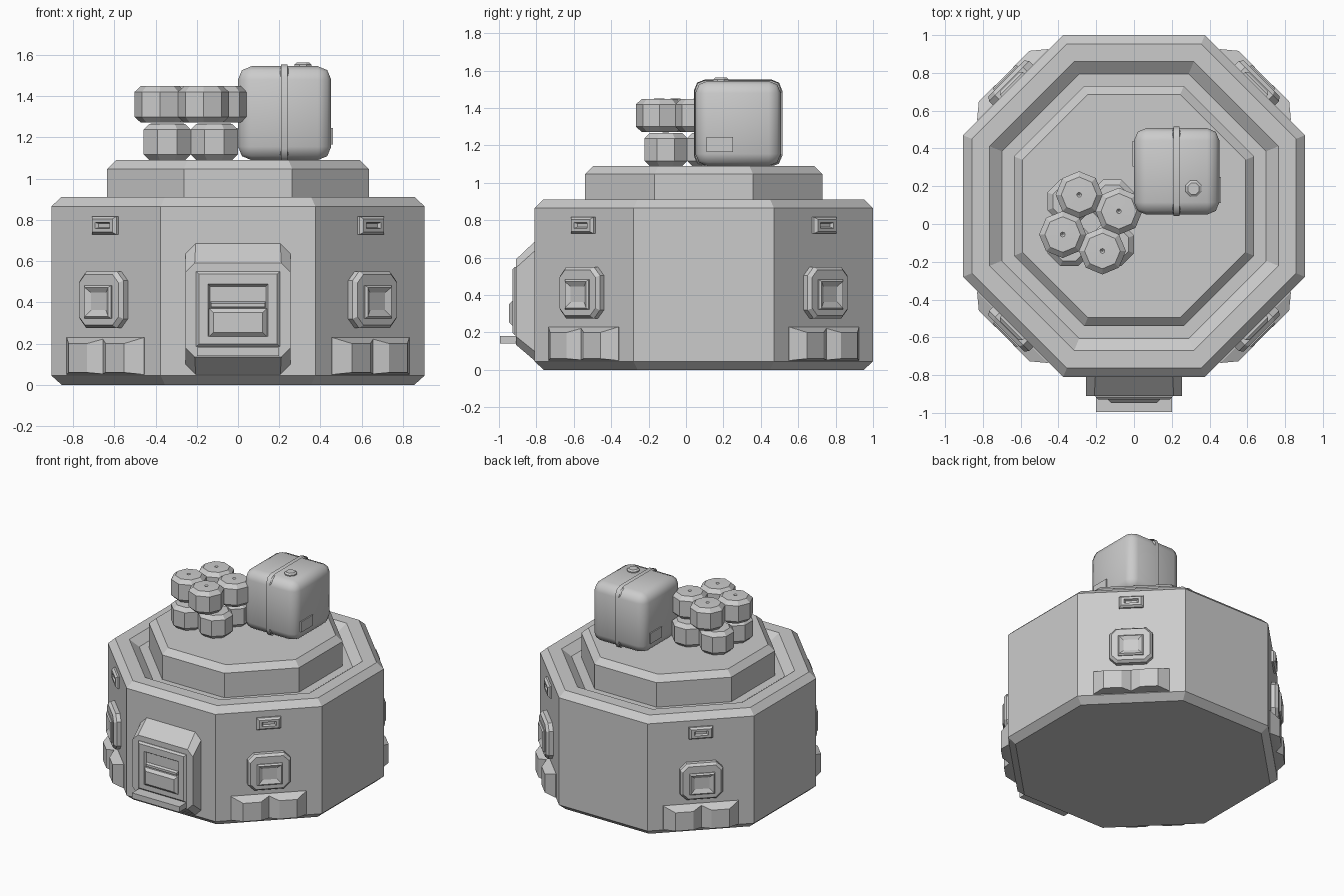
import bpy
import bmesh
import math
from mathutils import Vector

cube = bpy.data.objects.get("Cube")
if cube:
    bpy.data.objects.remove(cube)

GREY = (0.6, 0.6, 0.6, 1)
grey = bpy.data.materials.new("plain grey")
grey.use_nodes = True
grey.diffuse_color = GREY
grey.node_tree.nodes["Principled BSDF"].inputs["Base Color"].default_value = GREY

APOTHEM = 0.905
CENTRE_Y = 0.095


def finish(name, bm, smooth=25):
    bmesh.ops.recalc_face_normals(bm, faces=bm.faces[:])
    mesh = bpy.data.meshes.new(name)
    bm.to_mesh(mesh)
    bm.free()
    mesh.materials.append(grey)
    mesh.shade_smooth()
    mesh.set_sharp_from_angle(angle=math.radians(smooth))
    obj = bpy.data.objects.new(name, mesh)
    bpy.context.collection.objects.link(obj)
    return obj


def loft(name, rings, smooth=25):
    """Skin equal-length point rings and cap both ends."""
    bm = bmesh.new()
    loops = [[bm.verts.new(p) for p in ring] for ring in rings]
    n = len(loops[0])
    for a, b in zip(loops, loops[1:]):
        for i in range(n):
            j = (i + 1) % n
            bm.faces.new((a[i], a[j], b[j], b[i]))
    bm.faces.new(loops[0])
    bm.faces.new(loops[-1])
    return finish(name, bm, smooth)


def octagon_turn(name, profile, x, y, turn=22.5, smooth=25):
    """Eight-sided lathe; profile holds (apothem, height)."""
    rings = []
    for apothem, z in profile:
        r = apothem / math.cos(math.pi / 8)
        angles = [math.radians(turn + 45 * i) for i in range(8)]
        rings.append([(x + r * math.cos(a), y + r * math.sin(a), z) for a in angles])
    return loft(name, rings, smooth)


def wall_panel(name, side, rings):
    """Relief on a wall; ring = (u min, u max, z min, z max, corner cut, depth)."""
    a = math.radians(side)
    normal = Vector((math.cos(a), math.sin(a), 0))
    across = Vector((-math.sin(a), math.cos(a), 0))
    result = []
    for u0, u1, z0, z1, c, d in rings:
        if c:
            pts = [(u0 + c, z0), (u1 - c, z0), (u1, z0 + c), (u1, z1 - c),
                   (u1 - c, z1), (u0 + c, z1), (u0, z1 - c), (u0, z0 + c)]
        else:
            pts = [(u0, z0), (u1, z0), (u1, z1), (u0, z1)]
        result.append([normal * (APOTHEM + d) + across * u
                       + Vector((0, CENTRE_Y, z)) for u, z in pts])
    return loft(name, result)


def box(name, lo, hi, bevel=0, segments=1, smooth=25):
    bm = bmesh.new()
    bmesh.ops.create_cube(bm, size=1)
    for v in bm.verts:
        v.co = [(l + h) / 2 + c * (h - l) for l, h, c in zip(lo, hi, v.co)]
    if bevel:
        bmesh.ops.bevel(bm, geom=bm.edges[:], offset=bevel, segments=segments,
                        profile=0.5, affect='EDGES')
    return finish(name, bm, smooth)


# Main body with a sunken channel around its roof
octagon_turn("main_body", [(0.855, 0), (APOTHEM, 0.045), (APOTHEM, 0.865),
                           (0.858, 0.91), (0.765, 0.91), (0.70, 0.86)], 0, CENTRE_Y)
octagon_turn("upper_deck", [(0.635, 0.85), (0.635, 1.047), (0.59, 1.09)], 0, CENTRE_Y)

# Details on the four diagonal walls
for side in (45, 135, 225, 315):
    wall_panel(f"window_surround_{side}", side, [
        (-0.15, 0.15, 0.275, 0.55, 0.045, -0.01),
        (-0.15, 0.15, 0.275, 0.55, 0.045, 0.03),
        (-0.135, 0.135, 0.29, 0.535, 0.04, 0.05)])
    wall_panel(f"window_frame_{side}", side, [
        (-0.09, 0.09, 0.322, 0.482, 0, 0.04),
        (-0.09, 0.09, 0.322, 0.482, 0, 0.056),
        (-0.08, 0.08, 0.332, 0.472, 0, 0.066),
        (-0.052, 0.052, 0.362, 0.447, 0, 0.052)])
    wall_panel(f"wall_vent_{side}", side, [
        (-0.085, 0.085, 0.728, 0.817, 0, -0.01),
        (-0.085, 0.085, 0.728, 0.817, 0, 0.012),
        (-0.07, 0.07, 0.74, 0.805, 0, 0.027),
        (-0.05, 0.05, 0.757, 0.788, 0, 0.027),
        (-0.04, 0.04, 0.763, 0.782, 0, 0.01)])
    for s in (-1, 1):
        outer, inner = sorted((s * 0.265, -s * 0.025)), sorted((s * 0.19, s * 0.065))
        wall_panel(f"foot_block_{side}_{s}", side, [
            (*outer, 0.05, 0.23, 0, -0.005),
            (*outer, 0.05, 0.23, 0, 0.005),
            (*inner, 0.06, 0.2, 0, 0.067)])

# Front doorway
FRONT = 270
wall_panel("door_housing", FRONT, [
    (-0.255, 0.255, 0.05, 0.685, 0.05, -0.02),
    (-0.255, 0.255, 0.05, 0.685, 0.05, 0.0),
    (-0.255, 0.255, 0.135, 0.59, 0.045, 0.1)])
wall_panel("door_frame", FRONT, [
    (-0.203, 0.203, 0.185, 0.55, 0, 0.09),
    (-0.203, 0.203, 0.185, 0.55, 0, 0.105),
    (-0.19, 0.19, 0.198, 0.537, 0, 0.118),
    (-0.145, 0.145, 0.235, 0.488, 0, 0.118),
    (-0.135, 0.135, 0.245, 0.478, 0, 0.102)])
wall_panel("door_upper_slat", FRONT, [
    (-0.135, 0.135, 0.375, 0.41, 0, 0.09),
    (-0.13, 0.13, 0.378, 0.395, 0, 0.118)])
wall_panel("door_lower_panel", FRONT, [
    (-0.14, 0.14, 0.235, 0.37, 0, 0.1),
    (-0.14, 0.14, 0.235, 0.37, 0, 0.118),
    (-0.12, 0.12, 0.255, 0.35, 0, 0.137)])
box("door_step", (-0.2, -0.995, 0.14), (0.2, -0.85, 0.182))

# Two layers of four drums, the upper layer twisted
for layer, base, twist in (("lower", 1.09, 0), ("upper", 1.272, -22.5)):
    for i in range(4):
        a = math.radians(45 + 90 * i + twist)
        r, h, off = 0.115, 0.176, 0.161
        octagon_turn(f"{layer}_drum_{i + 1}", [
            (r - 0.028, base), (r, base + 0.028), (r, base + h - 0.028),
            (r - 0.028, base + h), (0.012, base + h + 0.002), (0.003, base + h - 0.008)],
            -0.229 + off * math.cos(a), 0.006 + off * math.sin(a), 22.5 + twist, 30)

# Storage tank with strap, cap and side labels
box("tank", (0, 0.05, 1.09), (0.452, 0.507, 1.545), 0.065, 2, 60)
box("tank_strap", (0.18, 0.042, 1.085), (0.268, 0.515, 1.553), 0.06, 2, 60)
octagon_turn("tank_cap", [(0.042, 1.53), (0.042, 1.553), (0.03, 1.563)], 0.315, 0.187)
box("right_tank_label", (0.44, 0.11, 1.165), (0.461, 0.25, 1.245))
box("left_tank_label", (-0.009, 0.305, 1.165), (0.012, 0.44, 1.245))
